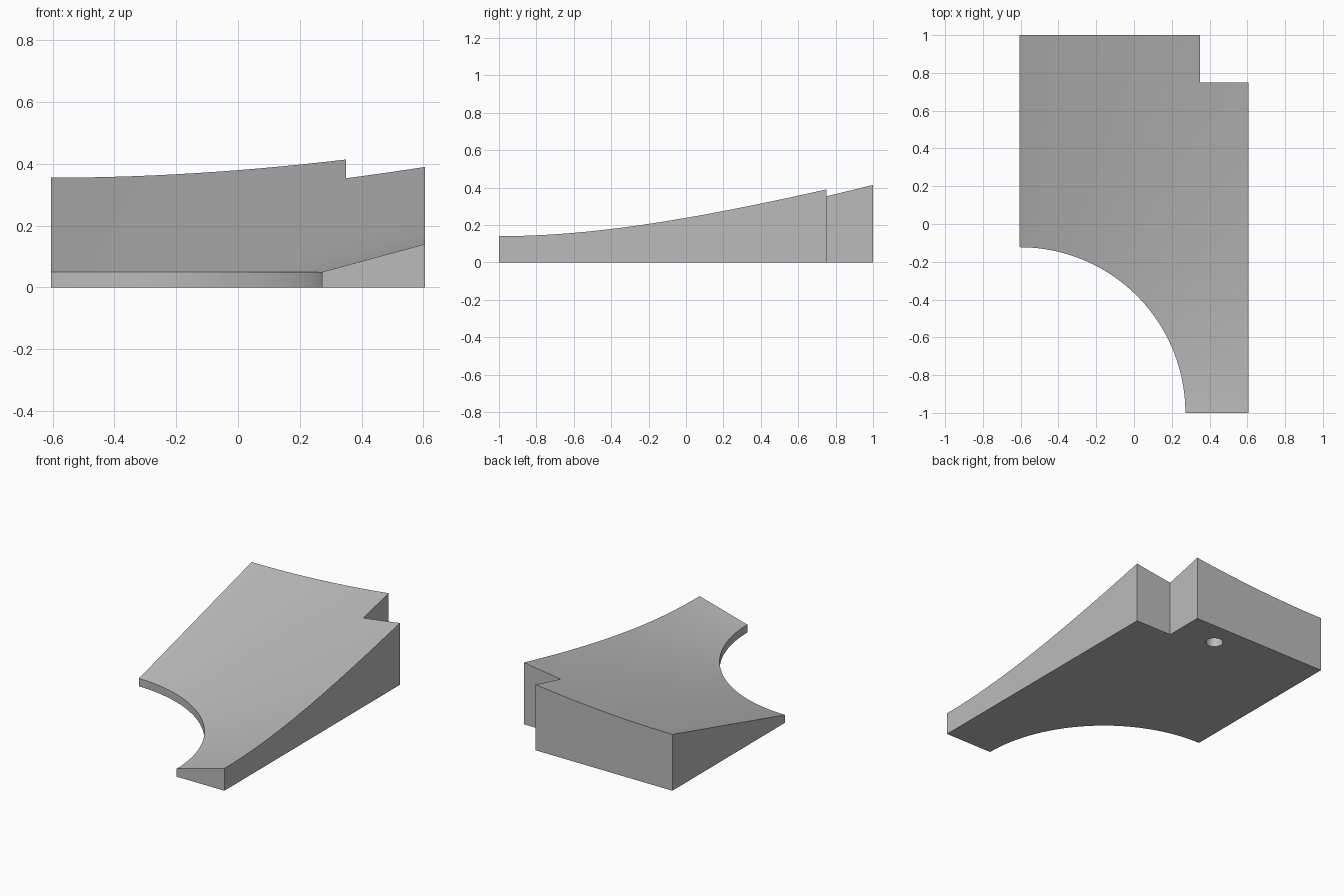
import bpy, bmesh, math
from mathutils import Matrix

cube = bpy.data.objects.get("Cube")
if cube:
    bpy.data.objects.remove(cube, do_unlink=True)

WIDTH, LENGTH = 0.605, 1.0          # half sizes of the plan
INNER, OUTER = 0.877, 2.7           # radii about the front right corner
RIM, SLOPE = 0.05, 0.272            # thickness at the bore, rise per unit radius
STEPS = 192

grey = bpy.data.materials.new("grey")
grey.use_nodes = True
grey.diffuse_color = (0.5, 0.5, 0.5, 1)
grey.node_tree.nodes["Principled BSDF"].inputs["Base Color"].default_value = grey.diffuse_color


def make_object(name, bm):
    bmesh.ops.recalc_face_normals(bm, faces=bm.faces[:])
    mesh = bpy.data.meshes.new(name)
    bm.to_mesh(mesh)
    bm.free()
    mesh.materials.append(grey)
    obj = bpy.data.objects.new(name, mesh)
    bpy.context.collection.objects.link(obj)
    return obj


def cut(obj, cutter, operation):
    cutter.hide_render = True
    mod = obj.modifiers.new(cutter.name, "BOOLEAN")
    mod.operation, mod.object, mod.solver = operation, cutter, "EXACT"
    bpy.ops.object.select_all(action="DESELECT")
    bpy.context.view_layer.objects.active = obj
    obj.select_set(True)
    bpy.ops.object.modifier_apply(modifier=mod.name)
    bpy.data.objects.remove(cutter, do_unlink=True)


# Conical ring: a wedge profile turned about the corner
bm = bmesh.new()
profile = [(INNER, 0), (OUTER, 0), (OUTER, RIM + SLOPE * (OUTER - INNER)), (INNER, RIM)]
rings = []
for i in range(STEPS):
    a = math.tau * i / STEPS
    rings.append([bm.verts.new((-WIDTH + r * math.cos(a), -LENGTH + r * math.sin(a), z))
                  for r, z in profile])
for i, ring in enumerate(rings):
    after = rings[(i + 1) % STEPS]
    for j in range(4):
        k = (j + 1) % 4
        bm.faces.new((ring[j], ring[k], after[k], after[j]))
ramp = make_object("sloped_block", bm)

# Plan outline with the notched back corner
bm = bmesh.new()
plan = [(-WIDTH, -LENGTH), (WIDTH, -LENGTH), (WIDTH, 0.75),
        (0.35, 0.75), (0.35, LENGTH), (-WIDTH, LENGTH)]
face = bm.faces.new([bm.verts.new((x, y, -1)) for x, y in plan])
top = bmesh.ops.extrude_face_region(bm, geom=[face])["geom"]
bmesh.ops.translate(bm, vec=(0, 0, 2), verts=[v for v in top if isinstance(v, bmesh.types.BMVert)])
cut(ramp, make_object("plan_cutter", bm), "INTERSECT")

# Blind peg hole in the underside
bm = bmesh.new()
bmesh.ops.create_cone(bm, cap_ends=True, segments=32, radius1=0.05, radius2=0.05,
                      depth=0.4, matrix=Matrix.Translation((0.09, 0.847, 0)))
cut(ramp, make_object("peg_hole_cutter", bm), "DIFFERENCE")

bpy.ops.object.shade_smooth_by_angle(angle=math.radians(30))
